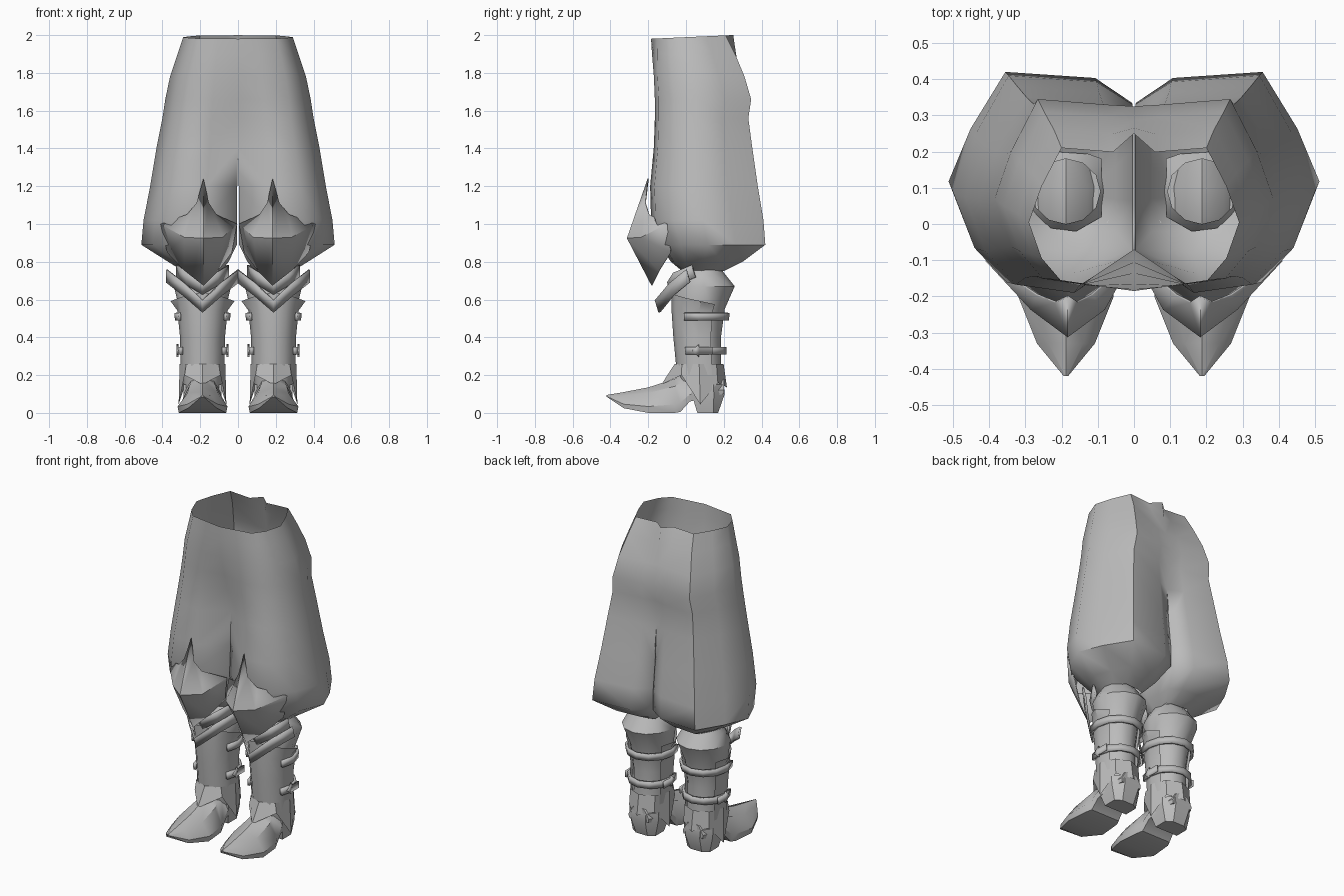
import bpy, bmesh, math

if "Cube" in bpy.data.objects:
    bpy.data.objects.remove(bpy.data.objects["Cube"])

grey = bpy.data.materials.new("plain grey")
grey.diffuse_color = (0.5, 0.5, 0.5, 1)
grey.use_nodes = True
grey.node_tree.nodes["Principled BSDF"].inputs["Base Color"].default_value = grey.diffuse_color
CX = 0.188  # centre line of each leg


def build(name, verts, faces, angle=40, thick=0):
    """Make one side from vertices and faces and mirror it across x = 0."""
    me = bpy.data.meshes.new(name)
    me.from_pydata(verts, [], faces)
    bm = bmesh.new()
    bm.from_mesh(me)
    bmesh.ops.recalc_face_normals(bm, faces=bm.faces)
    bm.to_mesh(me)
    bm.free()
    me.materials.append(grey)
    ob = bpy.data.objects.new(name, me)
    bpy.context.collection.objects.link(ob)
    bpy.ops.object.select_all(action='DESELECT')
    ob.select_set(True)
    bpy.context.view_layer.objects.active = ob
    bpy.ops.object.shade_smooth_by_angle(angle=math.radians(angle))
    if thick:
        s = ob.modifiers.new("thickness", 'SOLIDIFY')
        s.thickness = thick
        s.offset = 0
    m = ob.modifiers.new("mirror", 'MIRROR')
    m.use_mirror_merge = True
    m.merge_threshold = 0.001
    return ob


def loft(rings, closed=True, caps=False):
    """Join rings of equal length with quads."""
    n = len(rings[0])
    verts = [p for r in rings for p in r]
    faces = []
    for i in range(len(rings) - 1):
        for j in range(n if closed else n - 1):
            k = (j + 1) % n
            faces.append((i*n + j, i*n + k, (i+1)*n + k, (i+1)*n + j))
    if caps:
        faces.append(tuple(range(n)))
        faces.append(tuple(range(len(verts) - n, len(verts))))
    return verts, faces


# Baggy trousers: z, outer x, front y, back y, centre front y, centre back y, inner x
levels = [(1.989, .29, -.17, .21, -.185, .25, 0), (1.9, .32, -.17, .26, -.18, .265, 0),
          (1.78, .36, -.17, .31, -.165, .285, 0), (1.66, .385, -.165, .345, -.135, .325, 0),
          (1.56, .40, -.165, .33, -.105, .30, 0), (1.41, .43, -.17, .35, -.07, .29, 0),
          (1.2, .465, -.19, .38, -.08, .31, .004), (1.02, .50, -.185, .41, -.09, .33, .004),
          (.89, .512, -.14, .42, -.07, .335, .006), (.80, .37, -.08, .30, -.02, .25, .05),
          (.75, .29, -.02, .20, .02, .18, .09)]
outline = [(.35, 0), (.7, .04), (.88, .2), (1, .46), (.88, .72), (.69, 1), (.2, .97)]
CROTCH, N = 5, 11
verts, faces = [], []
for i, (z, xo, yf, yb, ya, yg, xi) in enumerate(levels):
    ring = [(xi, ya)] + [(xi + (xo - xi)*u, yf + (yb - yf)*v) for u, v in outline] + [(xi, yg)]
    ring += [(xi, yg + (ya - yg)*t) for t in (.33, .67)]
    verts += [(x, y, z + (.045*y if i == 0 else 0)) for x, y in ring]
for i in range(len(levels) - 1):
    for j in range(N if i >= CROTCH else 8):
        k = (j + 1) % N
        faces.append((i*N + j, i*N + k, (i+1)*N + k, (i+1)*N + j))
trousers = build("trousers", verts, faces, 60)
bm = bmesh.new()
bm.from_mesh(trousers.data)
bmesh.ops.delete(bm, geom=[v for v in bm.verts if not v.link_faces], context='VERTS')
bm.to_mesh(trousers.data)
bm.free()

# Boot shaft profile: z, half width, front y, back y
shaft = [(.77, .095, .0, .18), (.73, .125, -.03, .21), (.67, .152, -.065, .258),
         (.55, .122, -.065, .205), (.4, .107, -.055, .185), (.25, .107, -.045, .185),
         (.12, .10, -.02, .19)]


def on_shaft(z, deg, off=0):
    """Point on the boot shaft at a height and angle (0 faces front)."""
    for a, b in zip(shaft, shaft[1:]):
        if z >= b[0]:
            break
    t = (z - a[0]) / (b[0] - a[0])
    rx, yf, yb = (a[i] + (b[i] - a[i])*t for i in (1, 2, 3))
    r = math.radians(deg)
    return (CX + (rx + off)*math.sin(r), (yf + yb)/2 - ((yb - yf)/2 + off)*math.cos(r), z)


build("boot_shaft", *loft([[on_shaft(s[0], a) for a in range(0, 360, 30)] for s in shaft]))

# Shin plate with flared upper corners
rows = []
for z, off, flare in ((.64, .012, -.065), (.55, .012, -.01), (.4, .012, 0), (.2, .012, 0)):
    row = []
    for a in range(-120, 121, 30):
        k = abs(a) / 120
        row.append(on_shaft(z + flare*k, a, off + (.025 if z > .6 and abs(a) == 90 else 0)))
    rows.append(row)
build("shin_plate", *loft(rows, closed=False))

# Straps round the calf
for name, z in (("upper_strap", .51), ("lower_strap", .33)):
    rows = [[on_shaft(h, a, .022) for a in range(60, 301, 30)] for h in (z + .02, z - .02)]
    build(name, *loft(rows, closed=False), thick=.015)

# Arrow-shaped strap ends on both sides of the shin
verts, faces = [], []
for s in (-1, 1):
    b = len(verts)
    verts += [(CX + s*.132, y, .33 + dz) for y, dz in
              ((.03, 0), (.07, .035), (.07, .02), (.14, .02), (.14, -.02), (.07, -.02), (.07, -.035))]
    faces.append(tuple(range(b, b + 7)))
build("strap_tip", verts, faces, thick=.009)

# Flared ankle guard with pointed hem
hem = [(.15, .095), (.2, .03), (.045, .022), (.16, .02), (.135, .03), (.16, .02), (.045, .022), (.2, .03)]
top = [on_shaft(.26, a, .014) for a in range(0, 360, 45)]
low = []
for i, (z, off) in enumerate(hem):
    x, y, _ = on_shaft(.2, i*45, off)
    low.append((x, y, z))
build("ankle_guard", *loft([top, low]), angle=30)

# Slanted V bands below the knee
for name, pts in (("knee_band", ((0, -.15, .565), (.10, -.075, .655), (.19, .01, .725))),
                  ("inner_knee_band", ((0, -.085, .66), (.08, -.055, .71), (.135, .04, .75)))):
    path = [(-x, y, z) for x, y, z in reversed(pts[1:])] + list(pts)
    rows = [[(CX + x, y - .3*h, z + h) for x, y, z in path] for h in (.033, -.033)]
    build(name, *loft(rows, closed=False), angle=30, thick=.012)

# Star-shaped knee guard: ridge points plus a half outline used on both sides
side = [(.035, -.215, 1.11), (.085, -.195, 1.05), (.225, -.10, 1.0), (.19, -.08, .85), (.10, -.14, .755)]
K = .183
verts = [(K, -.2, 1.24), (K, -.31, .925), (K, -.18, .675)]
faces = []
for s in (-1, 1):
    b = len(verts)
    verts += [(K + s*x*(1 if s > 0 else .78), y, z) for x, y, z in side]
    verts.append((K + s*.10, -.235, .93))
    m = b + 5
    faces += [(0, 1, b), (b, 1, m), (b, m, b+1), (b+1, m, b+2),
              (b+2, m, b+3), (b+3, m, b+4), (b+4, m, 1), (b+4, 1, 2)]
build("knee_guard", verts, faces, angle=25, thick=.006)

# Pointed shoe: y, sole z, top z, half width
foot = [(-.42, .085, .095, .006), (-.33, .025, .11, .08), (-.2, 0, .135, .132),
        (-.06, 0, .18, .118), (-.03, .005, .20, .105), (.02, .06, .21, .1),
        (.1, .08, .21, .1), (.2, .1, .19, .07)]
section = [(-.95, 0), (-1, .25), (-.6, .78), (0, 1), (.6, .78), (1, .25), (.95, 0)]
rings = [[(CX + u*w, y, zb + (zt - zb)*v) for u, v in section] for y, zb, zt, w in foot]
build("shoe", *loft(rings, caps=True), angle=35)

# Tapered heel
rings = [[(CX - w, y0, z), (CX + w, y0, z), (CX + w, (y0+y1)/2 + .03, z), (CX + w*.5, y1, z),
          (CX - w*.5, y1, z), (CX - w, (y0+y1)/2 + .03, z)]
         for z, y0, y1, w in ((.15, .03, .20, .1), (.1, .03, .205, .1), (0, .06, .17, .078))]
build("heel", *loft(rings, caps=True), angle=30)
